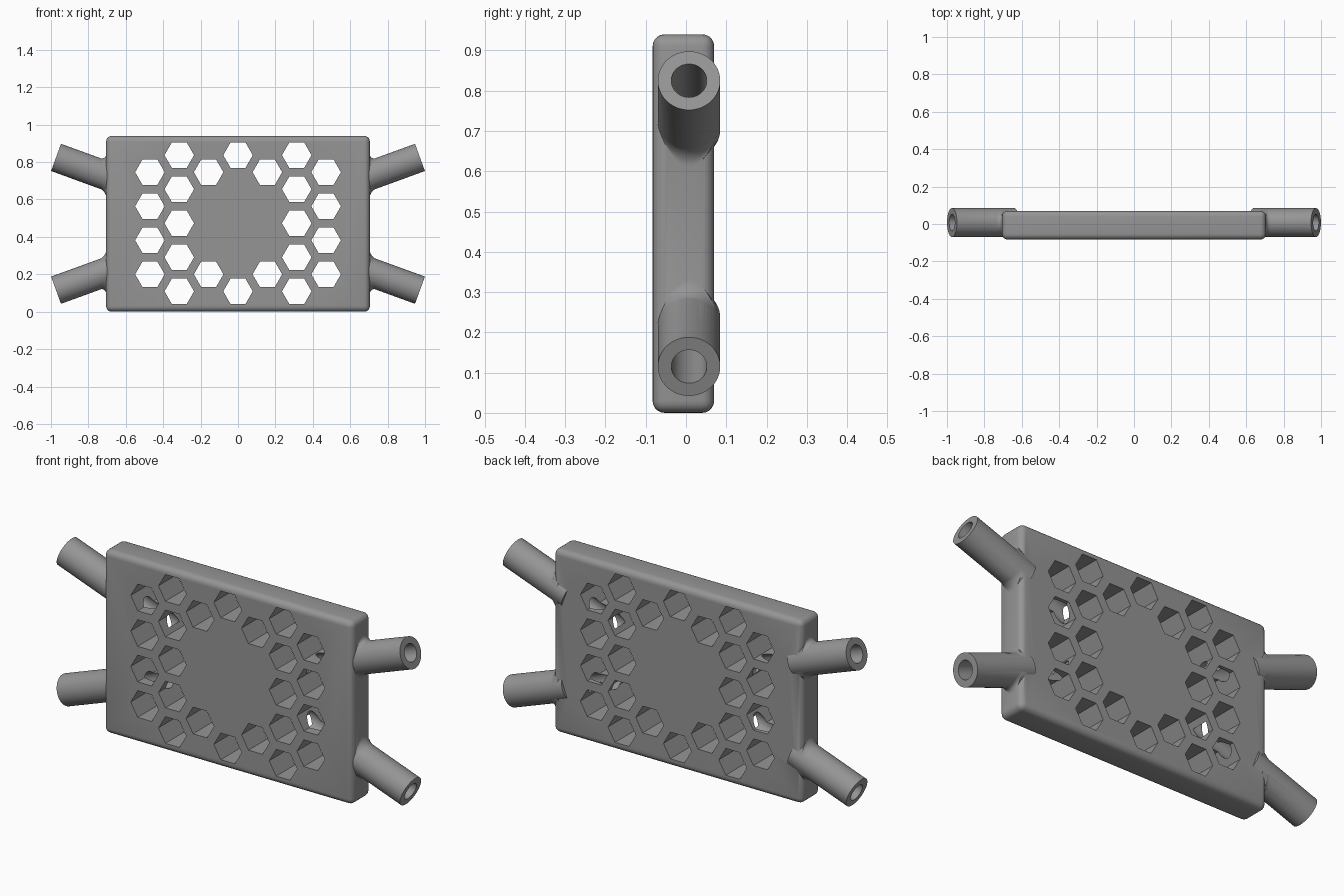
import bpy, bmesh, math
from mathutils import Matrix, Vector

if "Cube" in bpy.data.objects:
    bpy.data.objects.remove(bpy.data.objects["Cube"])

W, H = 0.705, 0.94            # plate half width, height
Y0, Y1 = -0.083, 0.07         # plate front and back
R, BORE, TY = 0.0775, 0.044, 0.0075
TILT = math.radians(20)
END_X, END_DZ = 0.973, 0.355  # tube tip offset from plate centre

grey = bpy.data.materials.new("grey")
grey.diffuse_color = (0.3, 0.3, 0.3, 1)
grey.use_nodes = True
grey.node_tree.nodes["Principled BSDF"].inputs["Base Color"].default_value = grey.diffuse_color


def make(name, bm):
    bmesh.ops.recalc_face_normals(bm, faces=bm.faces)
    me = bpy.data.meshes.new(name)
    bm.to_mesh(me)
    bm.free()
    me.materials.append(grey)
    ob = bpy.data.objects.new(name, me)
    bpy.context.collection.objects.link(ob)
    return ob


def prism(name, rings):
    """Closed solid through a list of equal-length rings of points."""
    bm = bmesh.new()
    vs = [[bm.verts.new(p) for p in r] for r in rings]
    n = len(rings[0])
    for a, b in zip(vs, vs[1:]):
        for i in range(n):
            j = (i + 1) % n
            bm.faces.new((a[i], a[j], b[j], b[i]))
    bm.faces.new(vs[0])
    bm.faces.new(vs[-1])
    return make(name, bm)


def combine(target, tool, op):
    m = target.modifiers.new(op, 'BOOLEAN')
    m.operation, m.object, m.solver = op, tool, 'EXACT'
    bpy.context.view_layer.objects.active = target
    bpy.ops.object.modifier_apply(modifier=m.name)
    bpy.data.objects.remove(tool)


def tube(name, sx, sz, radius, x_in, x_out, n=48):
    """Round bar along a tilted arm axis, square cut at both ends."""
    d = Vector((sx * math.cos(TILT), 0, sz * math.sin(TILT)))
    up = Vector((-sx * math.sin(TILT), 0, sz * math.cos(TILT)))
    tip = Vector((sx * END_X, TY, H / 2 + sz * END_DZ))
    rings = []
    for x in (x_in, x_out):
        c = tip + d * ((x - END_X) / math.cos(TILT))
        rings.append([c + up * radius * math.sin(2 * math.pi * i / n)
                      + Vector((0, radius * math.cos(2 * math.pi * i / n), 0))
                      for i in range(n)])
    return prism(name, rings)


def flare(sx, sz, n=48, fillet=0.035):
    """Concave collar blending the tube into the plate side."""
    rings = []
    for k in range(8):
        a = math.pi / 2 * k / 6
        x = W + fillet * (1 - math.sin(min(a, math.pi / 2))) if k < 7 else W - 0.03
        f = fillet * (1 - math.cos(min(a, math.pi / 2)))
        zc = H / 2 + sz * (END_DZ - (END_X - x) * math.tan(TILT))
        ring = []
        for i in range(n):
            t = 2 * math.pi * i / n
            g = f * math.sin(t) ** 2 - 0.001
            ring.append((sx * x, TY + (R - 0.001) * math.cos(t),
                         zc + (R / math.cos(TILT) + g) * math.sin(t)))
        rings.append(ring)
    return prism("flare", rings)


# rounded plate
bm = bmesh.new()
bmesh.ops.create_cube(bm, size=1, matrix=Matrix.Translation((0, (Y0 + Y1) / 2, H / 2))
                      @ Matrix.Diagonal((2 * W, Y1 - Y0, H, 1)))
bmesh.ops.bevel(bm, geom=bm.edges[:], offset=0.03, segments=5, profile=0.5, affect='EDGES')
plate = make("perforated_plate", bm)

# four arms with flared roots
arms = [(sx, sz) for sx in (-1, 1) for sz in (-1, 1)]
for sx, sz in arms:
    combine(plate, tube("arm", sx, sz, R, 0.64, END_X), 'UNION')
    combine(plate, flare(sx, sz), 'UNION')

# hexagonal openings around a solid centre
PX, PZ = 0.157, 0.182
columns = {0: (-2, 2), 1: (-1.5, 1.5), 2: (-2, -1, 0, 1, 2), 3: (-1.5, -0.5, 0.5, 1.5)}
for c in range(-3, 4):
    for row in columns[abs(c)]:
        hexagon = [(c * PX + 0.079 * math.cos(i * math.pi / 3),
                    H / 2 + 0.003 + row * PZ + 0.079 * math.sin(i * math.pi / 3)) for i in range(6)]
        combine(plate, prism("hex_cutter", [[(x, y, z) for x, z in hexagon]
                                            for y in (-0.3, 0.3)]), 'DIFFERENCE')

# bores running through the arms into the plate
for sx, sz in arms:
    combine(plate, tube("bore_cutter", sx, sz, BORE, 0.37, 1.1), 'DIFFERENCE')

bpy.ops.object.select_all(action='DESELECT')
plate.select_set(True)
bpy.context.view_layer.objects.active = plate
bpy.ops.object.shade_smooth_by_angle(angle=math.radians(30))
